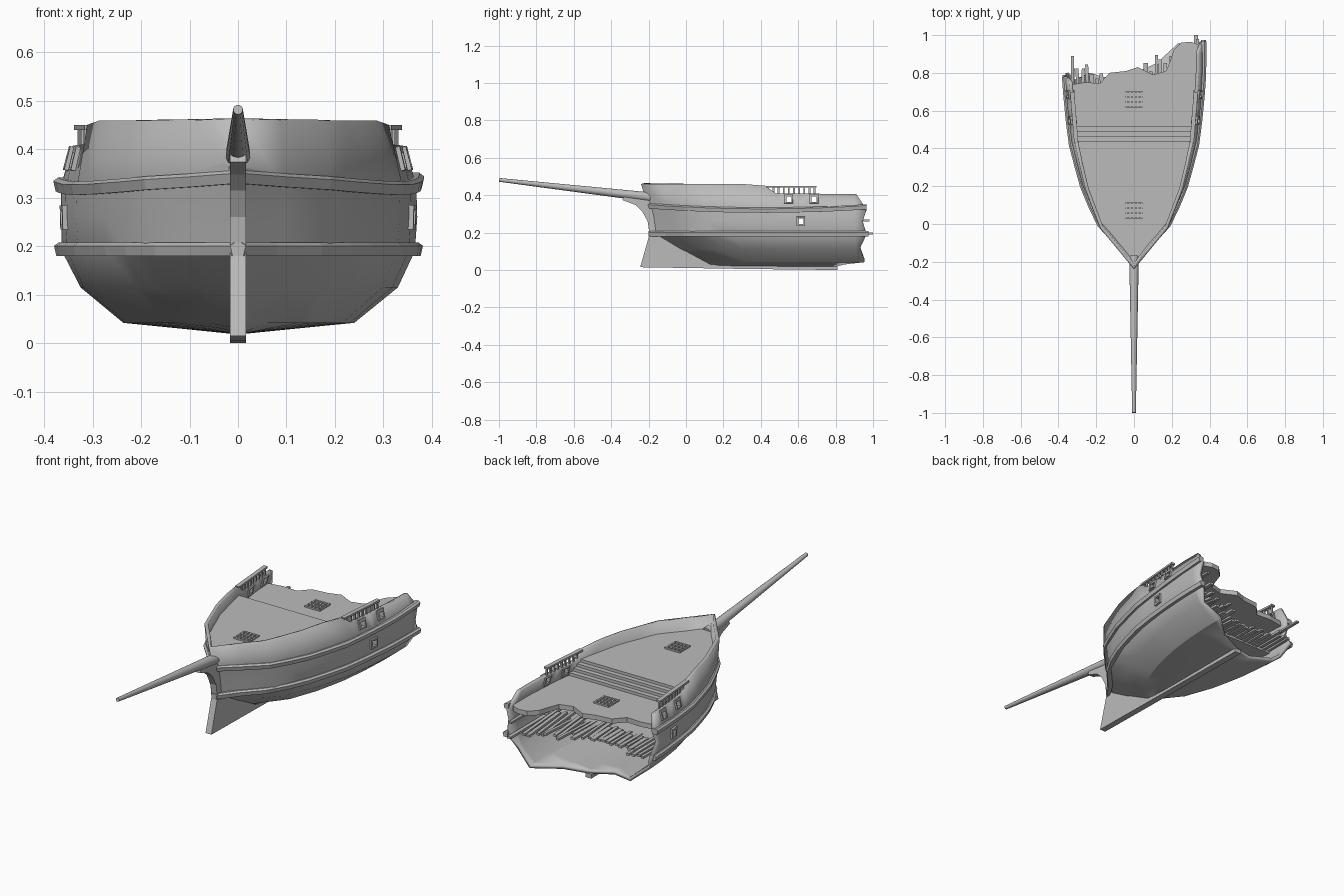
import bpy, bmesh, math, random
from mathutils import Matrix, Vector

random.seed(4)
if "Cube" in bpy.data.objects:
    bpy.data.objects.remove(bpy.data.objects["Cube"])

grey = bpy.data.materials.new("weathered grey")
grey.use_nodes = True
grey.diffuse_color = (0.5, 0.5, 0.5, 1)
grey.node_tree.nodes["Principled BSDF"].inputs["Base Color"].default_value = (0.5, 0.5, 0.5, 1)


def finish(name, bm, smooth=False):
    mesh = bpy.data.meshes.new(name)
    bm.to_mesh(mesh)
    bm.free()
    obj = bpy.data.objects.new(name, mesh)
    bpy.context.collection.objects.link(obj)
    mesh.materials.append(grey)
    if smooth:
        bpy.ops.object.select_all(action='DESELECT')
        obj.select_set(True)
        bpy.context.view_layer.objects.active = obj
        bpy.ops.object.shade_smooth_by_angle(angle=math.radians(28))
    return obj


def lerp_table(table, t):
    for (a, u), (b, v) in zip(table, table[1:]):
        if t <= b:
            return u + (v - u) * max(0, t - a) / (b - a)
    return table[-1][1]


def box(bm, centre, size, rot=Matrix()):
    m = Matrix.Translation(centre) @ rot.to_4x4() @ Matrix.Diagonal((*size, 1))
    bmesh.ops.create_cube(bm, size=1, matrix=m)


def prism(bm, outline, offset):
    face = bm.faces.new([bm.verts.new(p) for p in outline])
    new = bmesh.ops.extrude_face_region(bm, geom=[face])["geom"]
    bmesh.ops.translate(bm, vec=offset, verts=[v for v in new if isinstance(v, bmesh.types.BMVert)])
    bmesh.ops.recalc_face_normals(bm, faces=bm.faces)


# Hull shape: each level is half width, height, bow y, break y on +x, break y on -x
STERN = 0.97
PLAN = [(0, 0), (0.18, 0.52), (0.35, 0.745), (0.53, 0.895), (0.7, 0.965), (0.87, 1), (1, 1)]
TOP = [(-0.3, 0.46), (0.3, 0.46), (0.42, 0.452), (0.48, 0.41), (1, 0.405)]
LEVELS = [
    (0.345, None, -0.24, 0.91, 0.75),
    (0.368, 0.325, -0.2, 0.965, 0.78),
    (0.37, 0.26, -0.185, 0.945, 0.75),
    (0.365, 0.19, -0.175, 0.965, 0.80),
    (0.33, 0.115, -0.05, 0.93, 0.76),
    (0.24, 0.042, 0.09, 0.955, 0.80),
    (0.12, 0.03, 0.1, 0.85, 0.76),
    (0, 0.018, 0.1, 0.80, 0.80),
]


def width(level, y):
    return level[0] * lerp_table(PLAN, (y - level[2]) / (STERN - level[2]))


def height(level, y):
    return lerp_table(TOP, y) if level[1] is None else level[1]


def side(y, z):
    pts = [(height(l, y), width(l, y)) for l in reversed(LEVELS)]
    return lerp_table(pts, z)


# Hull shell with a ragged broken stern
steps = [0, 0.09, 0.18, 0.26, 0.35, 0.45, 0.547, 0.595, 0.7, 0.79, 0.87, 0.94, 1]
columns = [(l, 1) for l in LEVELS] + [(l, -1) for l in LEVELS[-2::-1]]
bm = bmesh.new()
grid = []
for s in steps:
    row = []
    for level, sign in columns:
        y = min(level[2] + s * (STERN - level[2]), level[3 if sign > 0 else 4])
        row.append(bm.verts.new((sign * width(level, y), y, height(level, y))))
    grid.append(row)
for r, q in zip(grid, grid[1:]):
    for j in range(len(columns) - 1):
        bm.faces.new((r[j], r[j + 1], q[j + 1], q[j]))
bmesh.ops.remove_doubles(bm, verts=bm.verts, dist=0.0008)
hull = finish("hull", bm, True)
shell = hull.modifiers.new("thickness", 'SOLIDIFY')
shell.thickness = 0.018
shell.offset = -1

# Wales running round the hull
for name, z, half, out in (("upper_wale", 0.326, 0.014, 0.016), ("lower_wale", 0.2, 0.014, 0.016)):
    bm = bmesh.new()
    for sign in (1, -1):
        end = (0.965 if sign > 0 else 0.78) + (0.01 if z < 0.3 else 0)
        ys = [-0.2, -0.1, 0, 0.1, 0.2, 0.3, 0.42, 0.55, 0.7, 0.78, 0.88, end]
        ys = [y for y in ys if y < end] + [end]
        rings = []
        for y in ys:
            x = side(y, z)
            n = Vector((0.02, -(side(y + 0.01, z) - side(y - 0.01, z)), 0)).normalized()
            sheer = 0.06 * (y - 0.42) ** 2 if z > 0.3 else 0
            ring = []
            for o, h in ((-0.012, -half), (out * 0.7, -half), (out, half * 0.5), (out * 0.4, half), (-0.012, half)):
                px = max(0, x + n.x * o)
                ring.append(bm.verts.new((sign * px, y + n.y * o, z - 0.006 + sheer + h)))
            rings.append(ring)
        for r, q in zip(rings, rings[1:]):
            for k in range(5):
                m = (k + 1) % 5
                bm.faces.new((r[k], r[m], q[m], q[k]))
        bm.faces.new(rings[0])
        bm.faces.new(rings[-1])
    bmesh.ops.recalc_face_normals(bm, faces=bm.faces)
    finish(name, bm)

# Stem and keel
bm = bmesh.new()
profile = [(-0.245, 0.015), (-0.195, 0.19), (-0.205, 0.26), (-0.235, 0.315), (-0.27, 0.348), (-0.34, 0.374),
           (-0.33, 0.4), (-0.19, 0.4), (-0.16, 0.2), (0, 0.1), (0.13, 0.03), (0.81, 0.022), (0.81, 0), (0.3, 0.006)]
prism(bm, [(-0.017, y, z) for y, z in profile], (0.034, 0, 0))
finish("stem_and_keel", bm)

# Bowsprit
bm = bmesh.new()
root, tip = Vector((0, -0.17, 0.387)), Vector((0, -0.999, 0.482))
turn = (tip - root).to_track_quat('Z', 'Y').to_matrix().to_4x4()
bmesh.ops.create_cone(bm, cap_ends=True, segments=14, radius1=0.026, radius2=0.01, depth=(tip - root).length,
                      matrix=Matrix.Translation((root + tip) / 2) @ turn)
finish("bowsprit", bm, True)


# Decks and stairs, each a slab following the hull
def deck(name, start, end, z, thick, edge=None):
    ys = [start] + [y for y in (-0.1, 0, 0.1, 0.2, 0.3, 0.4, 0.5, 0.6, 0.68) if start < y < end] + [end]
    right = [(side(y, z) - 0.008, y, z) for y in ys]
    left = [(-x, y, z) for x, y, z in reversed(right) if x > 0.001]
    if edge:
        right.pop()
        left.pop(0)
        middle = [(x, y, z) for x, y in edge]
    else:
        middle = []
    bm = bmesh.new()
    prism(bm, right + middle + left, (0, 0, -thick))
    return finish(name, bm)


deck("fore_deck", -0.19, 0.44, 0.4, 0.05)
for i in range(3):
    deck(f"stair_{i + 1}", 0.435, 0.465 + 0.025 * i, 0.385 - 0.015 * i, 0.03)
break_edge = [(0.355, 0.9), (0.34, 0.95), (0.3, 0.965), (0.25, 0.96), (0.21, 0.92), (0.19, 0.86), (0.17, 0.81),
              (0.1, 0.79), (0.02, 0.83), (-0.04, 0.81), (-0.13, 0.8), (-0.18, 0.745), (-0.26, 0.75), (-0.35, 0.735)]
deck("main_deck", 0.43, 0.72, 0.34, 0.025, break_edge)
deck("lower_deck", -0.14, 0.66, 0.2, 0.015)

# Splintered planks of the lower deck
bm = bmesh.new()
reach = [(-0.34, 0.87), (-0.25, 0.83), (-0.1, 0.81), (0, 0.83), (0.1, 0.87), (0.2, 0.93), (0.3, 0.96)]
for i in range(25):
    x = -0.325 + 0.026 * i
    end = lerp_table(reach, x) + random.uniform(-0.06, 0.02)
    start = random.uniform(0.6, 0.66)
    rot = Matrix.Rotation(random.uniform(-0.08, 0.05), 3, 'X') @ Matrix.Rotation(random.uniform(-0.06, 0.06), 3, 'Z')
    box(bm, (x, (start + end) / 2, 0.2), (random.uniform(0.014, 0.024), end - start, 0.012), rot)
box(bm, (0.328, 0.85, 0.195), (0.02, 0.3, 0.012))
box(bm, (0.335, 0.9, 0.265), (0.016, 0.16, 0.01))
box(bm, (-0.325, 0.8, 0.265), (0.016, 0.18, 0.01))
finish("broken_planks", bm)

# Porthole frames and the openings through them
frames, holes = bmesh.new(), bmesh.new()
for y, z in ((0.615, 0.26), (0.55, 0.378), (0.685, 0.378)):
    box(holes, (0, y, z), (1, 0.028, 0.03))
    for sign in (1, -1):
        slope = math.atan2(side(y + 0.02, z) - side(y - 0.02, z), 0.04)
        lean = math.atan2(side(y, z + 0.02) - side(y, z - 0.02), 0.04)
        rot = Matrix.Rotation(-sign * slope, 3, 'Z') @ Matrix.Rotation(sign * lean, 3, 'Y')
        box(frames, (sign * (side(y, z) - 0.008), y, z), (0.034, 0.046, 0.05), rot)
cutter = finish("porthole_cutter", holes)
cutter.hide_render = True
cutter.hide_viewport = True
for obj in (hull, finish("porthole_frames", frames)):
    cut = obj.modifiers.new("openings", 'BOOLEAN')
    cut.object = cutter
    cut.solver = 'EXACT'

# Railings on the bulwarks
for name, sign in (("left_railing", 1), ("right_railing", -1)):
    bm = bmesh.new()
    ys = [0.44 + 0.0275 * i for i in range(10)]
    line = [Vector((sign * (side(y, 0.405) - 0.012), y, 0.445)) for y in ys]
    for p in line:
        box(bm, p - Vector((0, 0, 0.02)), (0.009, 0.009, 0.04))
    a, b = line[0], line[-1]
    angle = Matrix.Rotation(-math.atan2(b.x - a.x, b.y - a.y), 3, 'Z')
    box(bm, (a + b) / 2, (0.022, (b - a).length + 0.02, 0.01), angle)
    finish(name, bm)

# Deck gratings
for name, y, z in (("fore_grating", 0.07, 0.4), ("main_grating", 0.66, 0.34)):
    bm = bmesh.new()
    for i in range(5):
        box(bm, (-0.04 + 0.02 * i, y, z + 0.003), (0.008, 0.088, 0.008))
    for i in range(4):
        box(bm, (0, y - 0.04 + 0.0267 * i, z + 0.004), (0.088, 0.008, 0.008))
    finish(name, bm)
